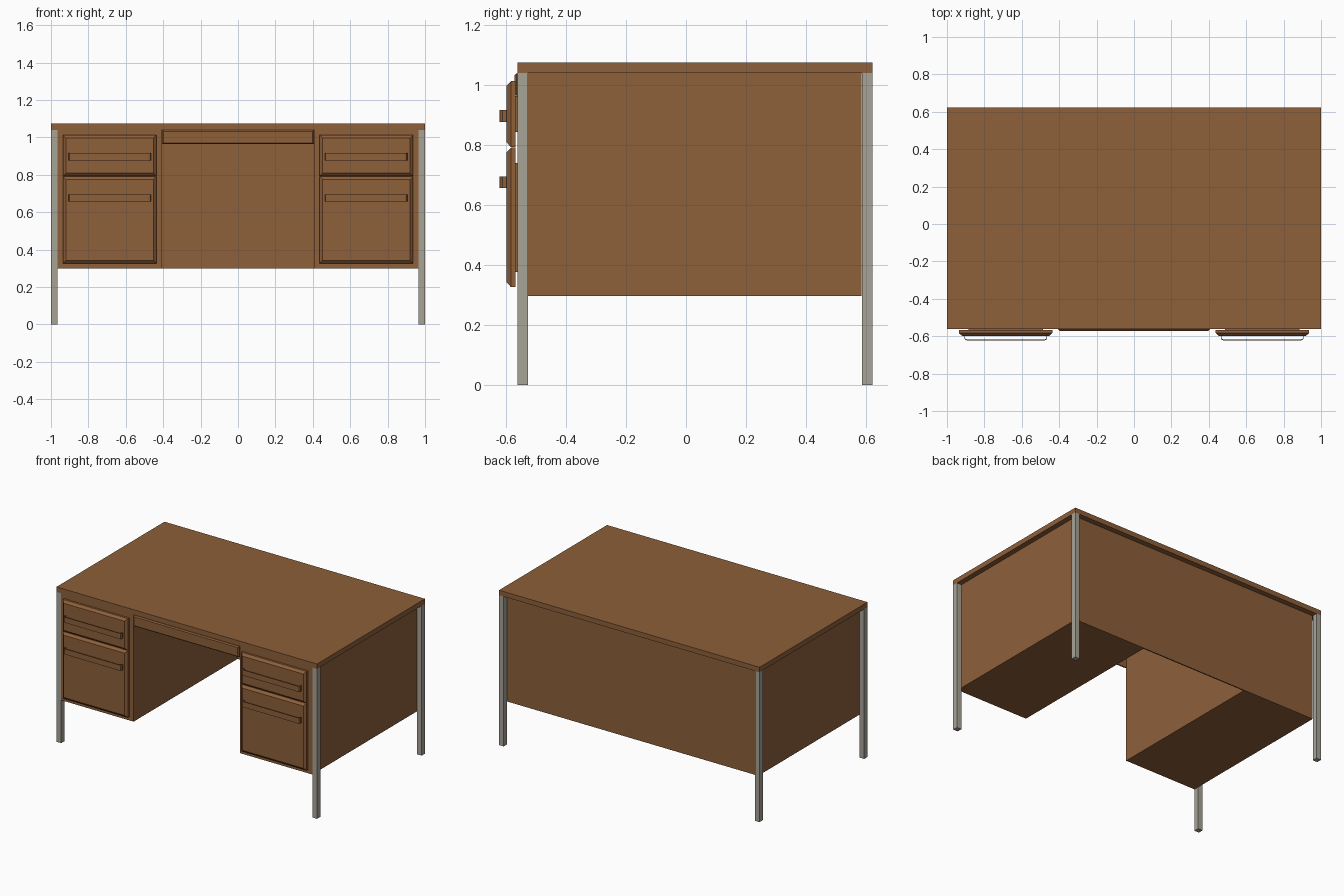
import bpy, bmesh

if "Cube" in bpy.data.objects:
    bpy.data.objects.remove(bpy.data.objects["Cube"])


def material(name, color):
    m = bpy.data.materials.new(name)
    m.diffuse_color = color
    m.use_nodes = True
    m.node_tree.nodes["Principled BSDF"].inputs["Base Color"].default_value = m.diffuse_color
    return m


WOOD = material("brown_wood", (0.27, 0.115, 0.042, 1))
METAL = material("warm_grey_metal", (0.39, 0.37, 0.31, 1))
FRONT = -0.562   # plane of the desk front
BACK = 0.622


def finish(name, bm, mat):
    bmesh.ops.recalc_face_normals(bm, faces=bm.faces)
    me = bpy.data.meshes.new(name)
    bm.to_mesh(me)
    bm.free()
    me.materials.append(mat)
    ob = bpy.data.objects.new(name, me)
    bpy.context.collection.objects.link(ob)
    return ob


def extrude_outline(name, points, z0, z1, mat):
    """Solid from an outline in plan, raised from z0 to z1."""
    bm = bmesh.new()
    face = bm.faces.new([bm.verts.new((x, y, z0)) for x, y in points])
    ext = bmesh.ops.extrude_face_region(bm, geom=[face], use_keep_orig=True)
    for v in ext["geom"]:
        if isinstance(v, bmesh.types.BMVert):
            v.co.z = z1
    return finish(name, bm, mat)


def box(name, x0, x1, y0, y1, z0, z1, mat):
    return extrude_outline(name, [(x0, y0), (x1, y0), (x1, y1), (x0, y1)], z0, z1, mat)


def chamfered_front(name, x0, x1, z0, z1, y_back, y_mid, y_front, c):
    """Slab facing -y with its front edges cut back by c."""
    bm = bmesh.new()
    rings = []
    for y, i in ((y_back, 0), (y_mid, 0), (y_front, c)):
        rings.append([bm.verts.new(p) for p in (
            (x0 + i, y, z0 + i), (x1 - i, y, z0 + i),
            (x1 - i, y, z1 - i), (x0 + i, y, z1 - i))])
    for a, b in zip(rings, rings[1:]):
        for k in range(4):
            n = (k + 1) % 4
            bm.faces.new((a[k], a[n], b[n], b[k]))
    bm.faces.new(rings[0])
    bm.faces.new(rings[-1])
    return finish(name, bm, WOOD)


def strip_handle(name, x0, x1, z0, z1):
    """Thin bent strip, open between the grip and the drawer."""
    def path(t):
        ya, yb, yc = -0.597, -0.612 + t * 0.4, -0.622 + t
        xa, xb = x0 + t, x1 - t
        return [(xa, ya), (xa, yb), (xa + 0.005, yc + 0.003), (xa + 0.014, yc),
                (xb - 0.014, yc), (xb - 0.005, yc + 0.003), (xb, yb), (xb, ya)]
    return extrude_outline(name, path(0) + path(0.004)[::-1], z0, z1, WOOD)


# Desk top
box("desk_top", -1, 1, FRONT, BACK, 1.04, 1.075, WOOD)

# Two pedestals joined by the thin back panel, one U-shaped body
W, K, B = 0.964, 0.408, 0.585
extrude_outline("desk_body", [
    (-W, FRONT), (-K, FRONT), (-K, B - 0.008), (K, B - 0.008),
    (K, FRONT), (W, FRONT), (W, B), (-W, B)], 0.298, 1.04, WOOD)

# Centre drawer over the knee space
chamfered_front("centre_drawer_front", -0.405, 0.405, 0.964, 1.039,
                FRONT + 0.006, FRONT - 0.003, FRONT - 0.01, 0.007)

for s, side in ((-1, "left"), (1, "right")):
    # Square legs at the corners
    for y0, end in ((FRONT, "front"), (BACK - 0.036, "back")):
        xa, xb = sorted((s * W, s))
        box(f"{end}_leg_{side}", xa, xb, y0, y0 + 0.036, 0, 1.04, METAL)

    # Drawer fronts with strip handles and hidden mounts
    xa, xb = sorted((s * 0.436, s * 0.936))
    ha, hb = sorted((s * 0.464, s * 0.907))
    for level, z0, z1, hz in (("lower", 0.327, 0.791, 0.657),
                              ("upper", 0.793, 1.013, 0.877)):
        chamfered_front(f"{level}_drawer_front_{side}", xa, xb, z0, z1,
                        FRONT - 0.006, FRONT - 0.021, FRONT - 0.036, 0.016)
        box(f"{level}_drawer_mount_{side}", xa + 0.05, xb - 0.05,
            FRONT - 0.007, FRONT + 0.001, z0 + 0.05, z1 - 0.05, WOOD)
        strip_handle(f"{level}_drawer_handle_{side}", ha, hb, hz, hz + 0.039)
